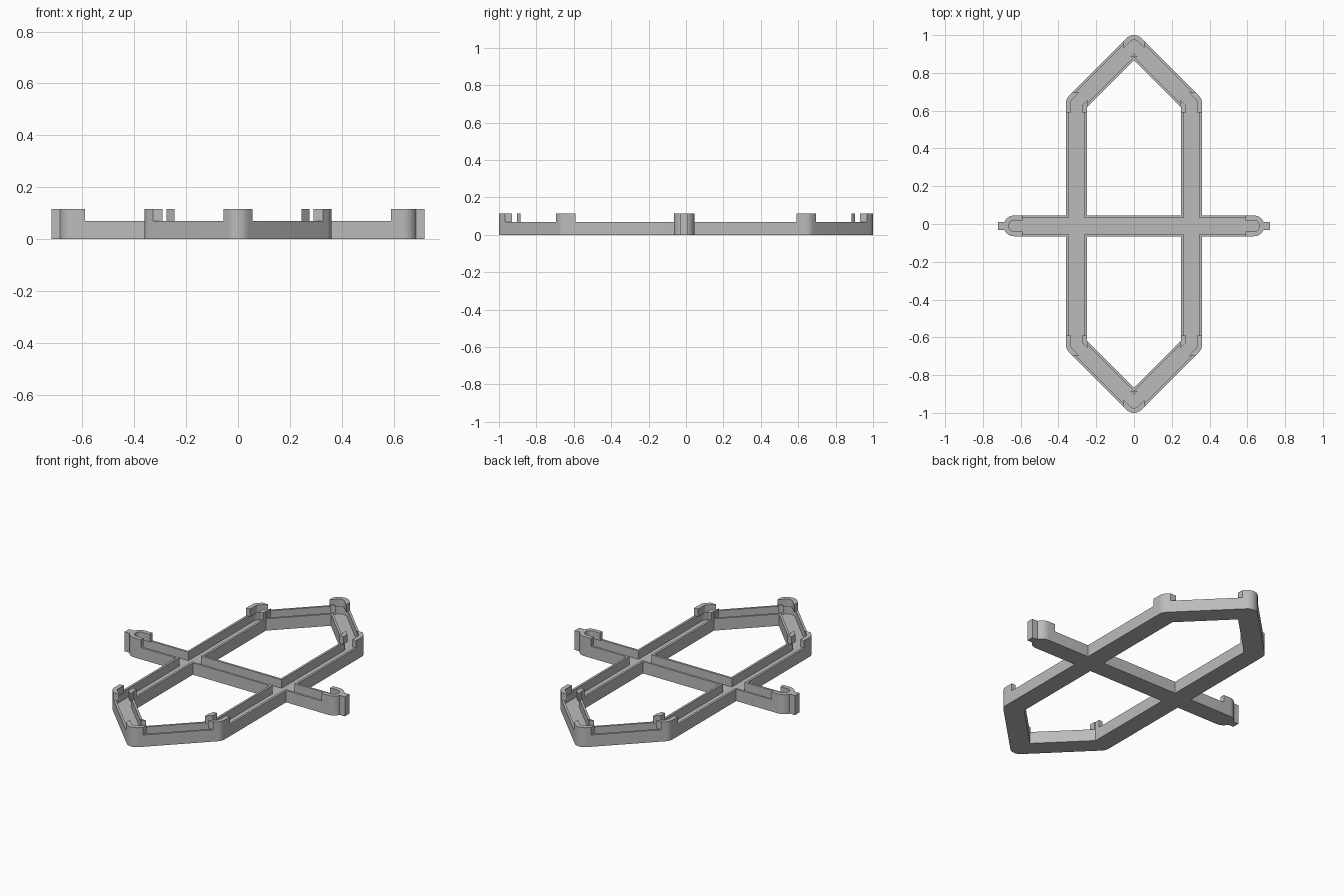
import bpy, bmesh
from math import pi, sin, cos, sqrt, radians

if "Cube" in bpy.data.objects:
    bpy.data.objects.remove(bpy.data.objects["Cube"], do_unlink=True)

SIDE_X, CORNER_Y, APEX_Y = 0.305, 0.64, 0.945    # hexagon centreline
BAR_X, BAR_Y = 0.635, -0.01                      # crossbar end centres
HALF, GROOVE, MOUTH = 0.055, 0.042, 0.029        # half widths
FLOOR, RIM, TOP = 0.02, 0.07, 0.115              # heights

grey = bpy.data.materials.new("matte grey")
grey.use_nodes = True
grey.diffuse_color = (0.5, 0.5, 0.5, 1)
grey.node_tree.nodes["Principled BSDF"].inputs["Base Color"].default_value = (0.5, 0.5, 0.5, 1)


def prism(name, loops, z0, z1):
    """Extrude one or more closed outlines from z0 to z1."""
    bm = bmesh.new()
    for loop in loops:
        face = bm.faces.new([bm.verts.new((x, y, z0)) for x, y in loop])
        ext = bmesh.ops.extrude_face_region(bm, geom=[face])
        for v in ext["geom"]:
            if isinstance(v, bmesh.types.BMVert):
                v.co.z = z1
    bmesh.ops.recalc_face_normals(bm, faces=bm.faces)
    mesh = bpy.data.meshes.new(name)
    bm.to_mesh(mesh)
    bm.free()
    mesh.materials.append(grey)
    obj = bpy.data.objects.new(name, mesh)
    bpy.context.collection.objects.link(obj)
    return obj


def combine(obj, other, operation):
    """Apply a boolean and discard the second object."""
    mod = obj.modifiers.new("cut", "BOOLEAN")
    mod.operation, mod.solver, mod.object = operation, "EXACT", other
    bpy.context.view_layer.objects.active = obj
    bpy.ops.object.modifier_apply(modifier=mod.name)
    bpy.data.objects.remove(other, do_unlink=True)
    return obj


def arc(cx, cy, r, start, end, steps=10):
    angles = [radians(start + (end - start) * i / steps) for i in range(steps + 1)]
    return [(cx + r * cos(a), cy + r * sin(a)) for a in angles]


def track(name, half, z0, z1):
    """Hexagonal ring with a crossbar, at the given half width."""
    outer = (arc(SIDE_X, CORNER_Y, half, 0, 45) + arc(0, APEX_Y, half, 45, 135)
             + arc(-SIDE_X, CORNER_Y, half, 135, 180))
    outer += [(-x, -y) for x, y in outer]
    ix, iy, ia = SIDE_X - half, CORNER_Y - half * (sqrt(2) - 1), APEX_Y - half * sqrt(2)
    inner = [(ix, -iy), (ix, iy), (0, ia), (-ix, iy), (-ix, -iy), (0, -ia)]
    bar = arc(BAR_X, BAR_Y, half, -90, 90, 16) + arc(-BAR_X, BAR_Y, half, 90, 270, 16)
    ring = combine(prism(name, [outer], z0, z1),
                   prism("hole", [inner], z0 - 0.1, z1 + 0.1), "DIFFERENCE")
    return combine(ring, prism("bar", [bar], z0, z1), "UNION")


def box(x0, x1, y0, y1):
    return [(x0, y0), (x1, y0), (x1, y1), (x0, y1)]


# Channelled frame
frame = combine(track("channel_frame", HALF, 0, RIM),
                track("groove", GROOVE, FLOOR, 0.2), "DIFFERENCE")

# Raised retaining clips at the corners, tips and bar ends
clips = combine(track("retaining_clips", HALF, RIM, TOP),
                track("mouth", MOUTH, RIM - 0.05, 0.2), "DIFFERENCE")
zones = [box(-HALF, HALF, 0.885, 1.1), box(-HALF, HALF, -1.1, -0.885)]
for s in (-1, 1):
    zones.append(box(s * 0.59, s * 0.8, -0.2, 0.2))
    for t in (-1, 1):
        zones.append(box(s * 0.245, s * 0.4, t * 0.59, t * 0.695))
clips = combine(clips, prism("zones", zones, RIM - 0.05, 0.2), "INTERSECT")

# Locating tabs on the bar ends
tabs = prism("end_tabs", [box(s * 0.682, s * 0.72, BAR_Y - 0.021, BAR_Y + 0.021)
                          for s in (-1, 1)], 0, TOP)

for obj in (frame, clips, tabs):
    bpy.ops.object.select_all(action="DESELECT")
    obj.select_set(True)
    bpy.context.view_layer.objects.active = obj
    bpy.ops.object.shade_smooth_by_angle(angle=radians(30))
